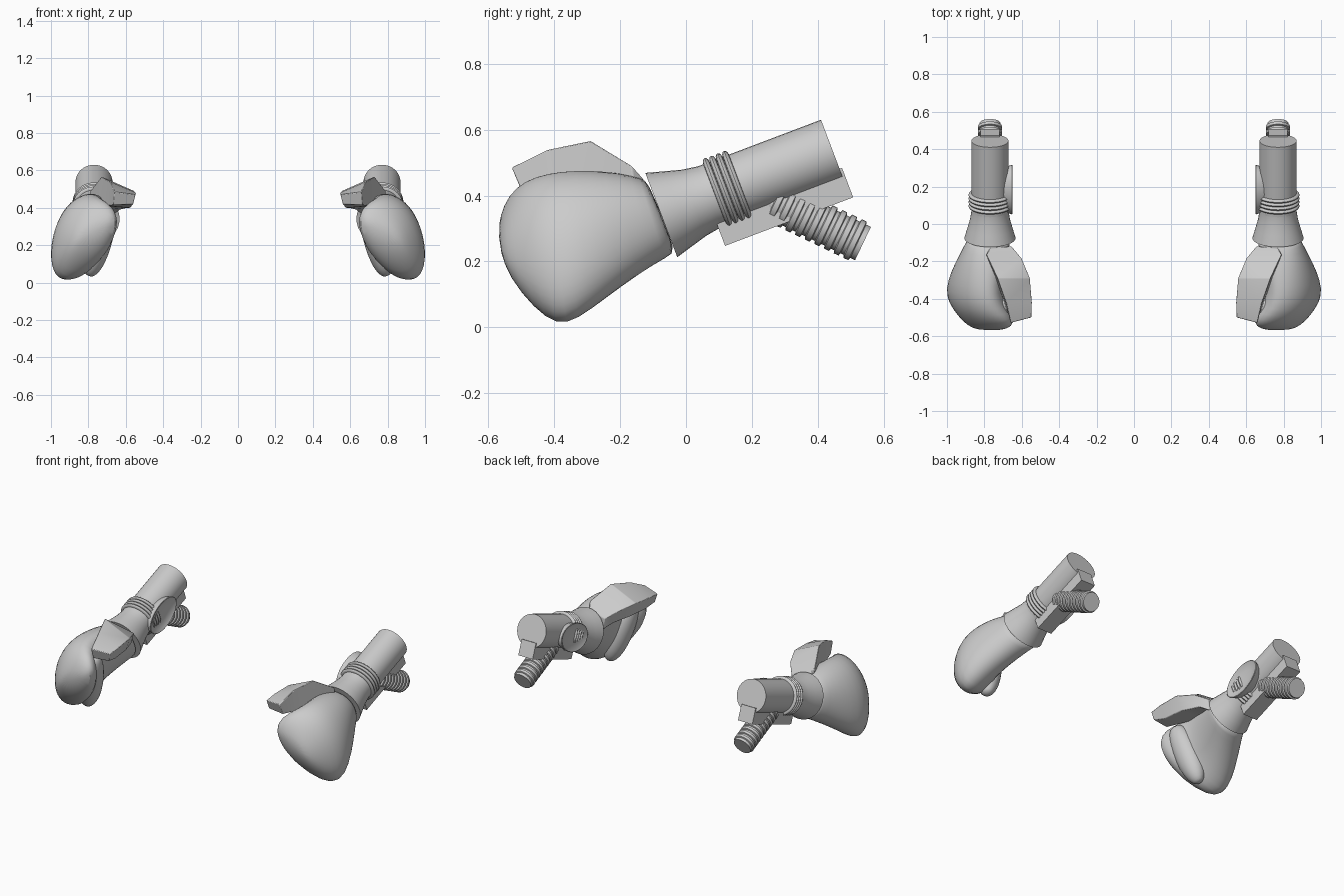
import bpy, bmesh, math
from mathutils import Vector as V

if "Cube" in bpy.data.objects:
    bpy.data.objects.remove(bpy.data.objects["Cube"])

CX = 0.77                                   # centre line of one arm
AX = V((0, -0.935, -0.354)).normalized()    # forearm direction, elbow to fist
UP = V((0, -0.354, 0.935)).normalized()
SIDE = V((1, 0, 0))
ELBOW = V((CX, 0.445, 0.5375))


def loft(name, rings, angle=35, subsurf=0, bevel=0):
    """Skin a list of equal-length rings, cap both ends, mirror to the other arm."""
    bm = bmesh.new()
    loops = [[bm.verts.new(p) for p in ring] for ring in rings]
    n = len(loops[0])
    for a, b in zip(loops, loops[1:]):
        for i in range(n):
            bm.faces.new((a[i], a[(i + 1) % n], b[(i + 1) % n], b[i]))
    bm.faces.new(loops[0])
    bm.faces.new(loops[-1])
    bmesh.ops.recalc_face_normals(bm, faces=bm.faces)
    me = bpy.data.meshes.new(name)
    bm.to_mesh(me)
    bm.free()
    ob = bpy.data.objects.new(name, me)
    bpy.context.collection.objects.link(ob)
    if bevel:
        m = ob.modifiers.new("bevel", 'BEVEL')
        m.width, m.segments = bevel, 2
    if subsurf:
        m = ob.modifiers.new("smooth", 'SUBSURF')
        m.levels = m.render_levels = subsurf
    ob.modifiers.new("mirror", 'MIRROR').use_axis[0] = True
    bpy.ops.object.select_all(action='DESELECT')
    ob.select_set(True)
    bpy.context.view_layer.objects.active = ob
    bpy.ops.object.shade_smooth_by_angle(angle=math.radians(angle))
    return ob


def ellipse(c, a, b, n=24, power=1.0):
    """Ring of points around c with half axes a and b; power < 1 squares it off."""
    ring = []
    for i in range(n):
        t = 2 * math.pi * i / n
        ca, sa = math.cos(t), math.sin(t)
        ring.append(c + a * math.copysign(abs(ca) ** power, ca)
                    + b * math.copysign(abs(sa) ** power, sa))
    return ring


def turned(name, origin, axis, up, profile, n=32):
    """Round part from (distance along axis, radius) pairs."""
    return loft(name, [ellipse(origin + axis * t, up * r, SIDE * r, n) for t, r in profile])


# forearm and flared cuff
turned("forearm", ELBOW, AX, UP, [(0, 0.099), (0.41, 0.099)])
turned("cuff", ELBOW, AX, UP,
       [(0.36, 0.099), (0.40, 0.099), (0.45, 0.107), (0.50, 0.121), (0.556, 0.137)])

# four wrist rings
for k in range(4):
    t0 = 0.309 + 0.021 * k
    prof = [(t0 - 0.010 * math.cos(math.pi * j / 6), 0.100 + 0.015 * math.sin(math.pi * j / 6))
            for j in range(7)]
    turned(f"wrist_ring_{k + 1}", ELBOW, AX, UP, prof)

# rail below the forearm
rail = [[ELBOW + AX * t + UP * u + SIDE * s
         for s, u in ((-0.05, -0.06), (-0.05, -0.156), (0.05, -0.156), (0.05, -0.06))]
        for t in (-0.008, 0.408)]
loft("under_rail", rail)

# ribbed hose
h_ax = V((0, 0.9, -0.43)).normalized()
h_up = V((0, 0.43, 0.9)).normalized()
prof = [(0, 0.05)]
for k in range(9):
    t = 0.035 + 0.0325 * k
    prof += [(t - 0.011, 0.056), (t - 0.008, 0.065), (t + 0.008, 0.065), (t + 0.011, 0.056)]
prof.append((0.322, 0.056))
turned("ribbed_hose", V((CX, 0.247, 0.393)), h_ax, h_up, prof)

# dished oval guard on the inner side of the forearm
g = ELBOW + AX * 0.283 - UP * 0.01
rings = []
for x, s in ((0.72, 0.75), (0.685, 0.92), (0.652, 1.0), (0.650, 0.97), (0.656, 0.86), (0.665, 0.5)):
    c = V((x, g.y, g.z))
    rings.append(ellipse(c, AX * 0.138 * s, UP * 0.088 * s))
loft("side_guard", rings)

# padded mitt: top (y, z), bottom (y, z), left x, right x for each section
sections = [
    (-0.115, 0.445, -0.025, 0.225, 0.655, 0.885),
    (-0.135, 0.455, -0.055, 0.212, 0.660, 0.895),
    (-0.20, 0.472, -0.14, 0.160, 0.680, 0.935),
    (-0.29, 0.478, -0.24, 0.090, 0.700, 0.980),
    (-0.38, 0.474, -0.33, 0.022, 0.710, 1.005),
    (-0.46, 0.458, -0.39, 0.006, 0.690, 0.990),
    (-0.52, 0.424, -0.46, 0.060, 0.645, 0.945),
    (-0.555, 0.370, -0.535, 0.150, 0.650, 0.890),
    (-0.570, 0.310, -0.566, 0.235, 0.720, 0.830),
]
rings = []
for ty, tz, by, bz, x0, x1 in sections:
    c = V(((x0 + x1) / 2, (ty + by) / 2, (tz + bz) / 2))
    w = (x1 - x0) / 2
    h = (tz - bz) / 2
    skew = min(1, max(0, (-c.y - 0.08) / 0.25))
    a = V((-0.03 * skew, (ty - by) / 2, h * 0.985))
    b = V((w, 0, -0.05 * skew * min(1, h / 0.2)))
    rings.append(ellipse(c, a, b, 20, 0.92))
loft("mitt", rings, 60, subsurf=1)

# curled finger roll along the inner front edge of the mitt
p0, p1 = V((0.695, -0.455, 0.405)), V((0.795, -0.365, 0.035))
d = (p1 - p0).normalized()
ra = SIDE.cross(d).normalized()
rb = d.cross(ra).normalized()
rings = [ellipse(p0.lerp(p1, f), ra * r, rb * r * 0.9, 16)
         for f, r in ((0, 0.03), (0.06, 0.055), (0.25, 0.078), (0.55, 0.083),
                      (0.8, 0.07), (0.94, 0.045), (1, 0.02))]
loft("finger_roll", rings, 60, subsurf=1)

# angular thumb: four corners per section, tip to root
thumb = [
    ((0.660, -0.530, 0.485), (0.548, -0.500, 0.472), (0.560, -0.490, 0.420), (0.665, -0.500, 0.415)),
    ((0.685, -0.420, 0.540), (0.545, -0.420, 0.480), (0.575, -0.410, 0.400), (0.700, -0.400, 0.410)),
    ((0.730, -0.290, 0.567), (0.556, -0.290, 0.490), (0.590, -0.280, 0.400), (0.745, -0.280, 0.410)),
    ((0.790, -0.165, 0.490), (0.600, -0.185, 0.470), (0.630, -0.170, 0.390), (0.785, -0.150, 0.390)),
    ((0.770, -0.130, 0.450), (0.655, -0.120, 0.430), (0.665, -0.120, 0.360), (0.765, -0.120, 0.370)),
]
loft("thumb", [[V(p) for p in s] for s in thumb], 40, bevel=0.004)
